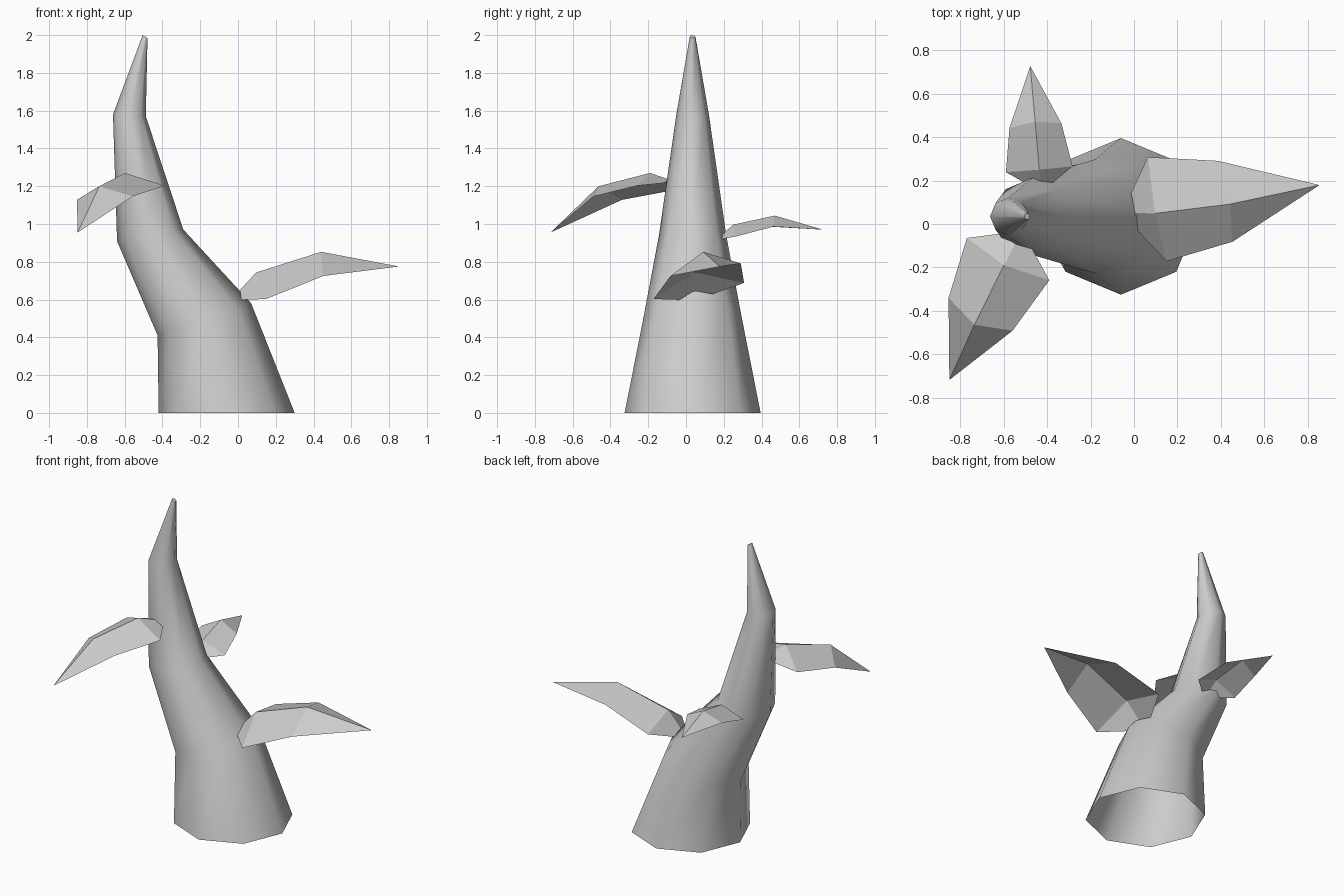
import bpy
from math import cos, sin, tau, radians
from mathutils import Vector, Matrix

cube = bpy.data.objects.get("Cube")
if cube:
    bpy.data.objects.remove(cube)

grey = bpy.data.materials.new("plain_grey")
grey.use_nodes = True
colour = (0.6, 0.6, 0.6, 1)
grey.diffuse_color = colour
grey.node_tree.nodes["Principled BSDF"].inputs["Base Color"].default_value = colour


def add_object(name, verts, faces, smooth=False):
    mesh = bpy.data.meshes.new(name)
    mesh.from_pydata(verts, [], faces)
    mesh.materials.append(grey)
    mesh.polygons.foreach_set("use_smooth", [smooth] * len(mesh.polygons))
    mesh.update()
    obj = bpy.data.objects.new(name, mesh)
    bpy.context.collection.objects.link(obj)
    return obj


# Bent, tapering trunk, open underneath: centre x, centre z, radius, tilt
SIDES = 8
rings = [(-0.06, 0, 0.36, 0), (-0.178, 0.495, 0.262, 19), (-0.465, 0.94, 0.178, 10),
         (-0.575, 1.575, 0.087, -3), (-0.492, 1.992, 0.015, -31)]
verts, faces = [], []
for x, z, radius, tilt in rings:
    for i in range(SIDES):
        a = tau * i / SIDES
        along = radius * cos(a)
        verts.append((x + along * cos(radians(tilt)), 0.035 + radius * sin(a),
                      z + along * sin(radians(tilt))))
for r in range(len(rings) - 1):
    for i in range(SIDES):
        a, b = r * SIDES + i, r * SIDES + (i + 1) % SIDES
        faces.append((a, b, b + SIDES, a + SIDES))
trunk = add_object("trunk", verts, faces, smooth=True)

# Small flat cap on the trunk tip
add_object("trunk_tip", verts[-SIDES:], [tuple(range(SIDES))])

# Folded leaf rows: spine (along, up), then edge (along, out, up)
leaf_rows = [((0, 0), (-0.007, 0.09, -0.031)),
             ((0.104, 0.085), (0.102, 0.247, -0.015)),
             ((0.463, 0.142), (0.43, 0.192, 0.05))]
LEAF_LENGTH = 0.868


def add_leaf(name, base, tip, side):
    base, span = Vector(base), Vector(tip) - Vector(base)
    forward = span.normalized()
    up = forward.cross(Vector(side)).normalized()
    frame = Matrix((forward, up.cross(forward), up)).transposed()
    frame = frame * (span.length / LEAF_LENGTH)
    points = []
    for (sx, sz), (ex, ey, ez) in leaf_rows:
        points += [(ex, -ey, ez), (sx, 0, sz), (ex, ey, ez)]
    points.append((LEAF_LENGTH, 0, 0))
    end = len(points) - 1
    quads = [(i, i + 3, i + 4, i + 1) for i in (0, 1, 3, 4)]
    tips = [(i, end, i + 1) for i in (end - 3, end - 2)]
    return add_object(name, [base + frame @ Vector(p) for p in points], quads + tips)


add_leaf("left_leaf", (0.005, 0.05, 0.645), (0.853, 0.179, 0.775), (-0.16, 0.85, 0.15))
add_leaf("back_leaf", (-0.43, 0.188, 0.94), (-0.477, 0.726, 0.97), (-1, -0.09, 0))
add_leaf("front_leaf", (-0.546, -0.092, 1.236), (-0.849, -0.717, 0.955), (0.66, -0.34, 0.04))
